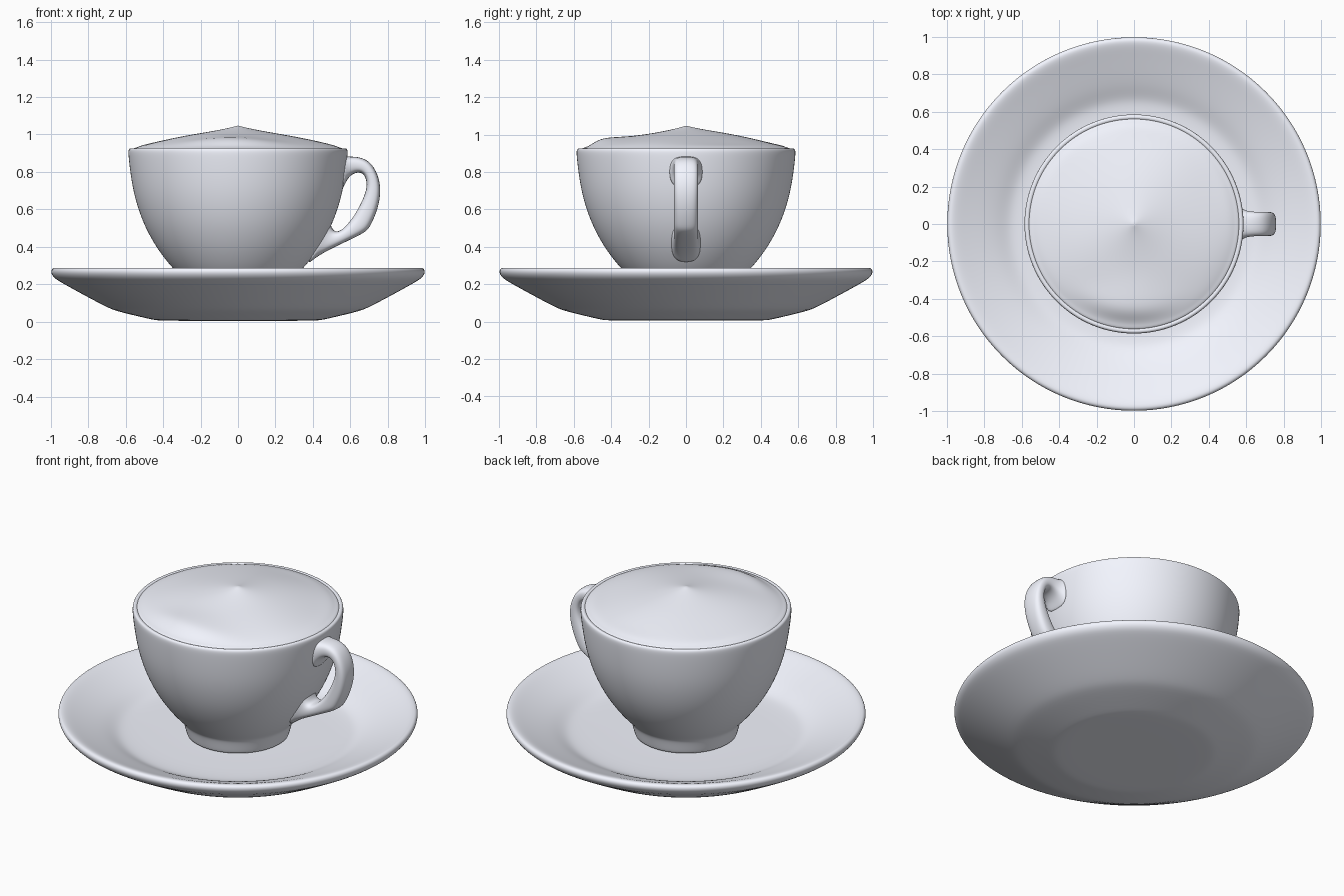
import bpy, bmesh
from math import sin, cos, pi, exp, copysign

# Pale cool-white porcelain shared by every part
porcelain = bpy.data.materials.new("porcelain")
porcelain.diffuse_color = (0.9, 0.92, 1.0, 1)


def finish(name, bm, levels):
    bmesh.ops.recalc_face_normals(bm, faces=bm.faces)
    mesh = bpy.data.meshes.new(name)
    bm.to_mesh(mesh)
    bm.free()
    mesh.materials.append(porcelain)
    for p in mesh.polygons:
        p.use_smooth = True
    ob = bpy.data.objects.new(name, mesh)
    bpy.context.collection.objects.link(ob)
    mod = ob.modifiers.new("smooth", 'SUBSURF')
    mod.levels = mod.render_levels = levels
    return ob


def skin(bm, rings):
    for a, b in zip(rings, rings[1:]):
        n = max(len(a), len(b))
        for i in range(n):
            j = (i + 1) % n
            if len(a) == 1:
                bm.faces.new((a[0], b[j], b[i]))
            elif len(b) == 1:
                bm.faces.new((a[i], a[j], b[0]))
            else:
                bm.faces.new((a[i], a[j], b[j], b[i]))


def lathe(name, profile, n=64, levels=2, shift=None):
    """Revolve (radius, z) points; radius 0 makes a pole."""
    bm = bmesh.new()
    rings = []
    for r, z in profile:
        ring = []
        for i in range(n if r > 0 else 1):
            t = 2 * pi * i / n
            x, y = r * cos(t), r * sin(t)
            ring.append(bm.verts.new((x, y, z + (shift(x, y) if shift else 0))))
        rings.append(ring)
    skin(bm, rings)
    return finish(name, bm, levels)


# Saucer: flat base, stepped underside, rounded rim, sunken well
lathe("saucer", [
    (0, 0.005), (0.25, 0.005), (0.43, 0.006), (0.46, 0.012), (0.64, 0.054),
    (0.69, 0.072), (0.80, 0.13), (0.95, 0.212), (0.988, 0.237), (1.003, 0.268),
    (0.99, 0.29), (0.96, 0.287), (0.90, 0.262), (0.80, 0.223), (0.73, 0.194),
    (0.67, 0.162), (0.62, 0.152), (0.50, 0.148), (0.25, 0.148), (0, 0.148)])

# Cup: foot, bowl, rounded lip and inner wall
lathe("cup", [
    (0, 0.15), (0.15, 0.15), (0.278, 0.15), (0.285, 0.158), (0.293, 0.19),
    (0.303, 0.23), (0.312, 0.25), (0.345, 0.283), (0.382, 0.325), (0.438, 0.40),
    (0.494, 0.50), (0.533, 0.60), (0.56, 0.70), (0.576, 0.80), (0.585, 0.88),
    (0.587, 0.918), (0.577, 0.928), (0.558, 0.925), (0.552, 0.90), (0.54, 0.80),
    (0.50, 0.62), (0.42, 0.45), (0.30, 0.32), (0.15, 0.27), (0, 0.27)])


# Foam: peaked dome, fuller along the front edge
def foam_shift(x, y):
    bulge = 0.025 * exp(-((y + 0.46) / 0.11) ** 2 - ((x + 0.08) / 0.28) ** 2)
    ripple = 0.004 * sin(9 * x + 1) * sin(8 * y)
    return bulge + ripple if x * x + y * y < 0.25 else 0


lathe("foam", [
    (0, 0.86), (0.30, 0.86), (0.555, 0.88), (0.568, 0.915), (0.558, 0.927),
    (0.54, 0.931), (0.515, 0.942), (0.46, 0.955), (0.38, 0.973), (0.28, 0.993),
    (0.18, 1.01), (0.09, 1.026), (0.035, 1.038), (0, 1.048)], shift=foam_shift)

# Handle: rounded-square sections lofted between outer and inner outlines
# (outer x, outer z, inner x, inner z, half width)
sections = [
    (0.56, 0.89, 0.55, 0.69, 0.10), (0.578, 0.885, 0.572, 0.735, 0.085),
    (0.60, 0.882, 0.59, 0.772, 0.073), (0.64, 0.882, 0.625, 0.797, 0.066),
    (0.705, 0.86, 0.665, 0.797, 0.065), (0.75, 0.785, 0.687, 0.76, 0.065),
    (0.765, 0.70, 0.687, 0.705, 0.065), (0.748, 0.60, 0.66, 0.64, 0.065),
    (0.707, 0.51, 0.625, 0.575, 0.065), (0.685, 0.48, 0.605, 0.548, 0.065),
    (0.61, 0.443, 0.575, 0.508, 0.065), (0.53, 0.405, 0.535, 0.478, 0.066),
    (0.46, 0.37, 0.508, 0.487, 0.07), (0.405, 0.335, 0.495, 0.52, 0.077),
    (0.355, 0.29, 0.485, 0.56, 0.088)]
bm = bmesh.new()
rings = []
for ox, oz, ix, iz, w in sections:
    ring = []
    for k in range(16):
        t = 2 * pi * k / 16
        c = copysign(abs(cos(t)) ** 0.7, cos(t))
        s = copysign(abs(sin(t)) ** 0.7, sin(t))
        f = (1 + c) / 2
        ring.append(bm.verts.new((ix + (ox - ix) * f, w * s, iz + (oz - iz) * f)))
    rings.append(ring)
skin(bm, rings)
bm.faces.new(rings[0])
bm.faces.new(rings[-1])
finish("handle", bm, 2)
